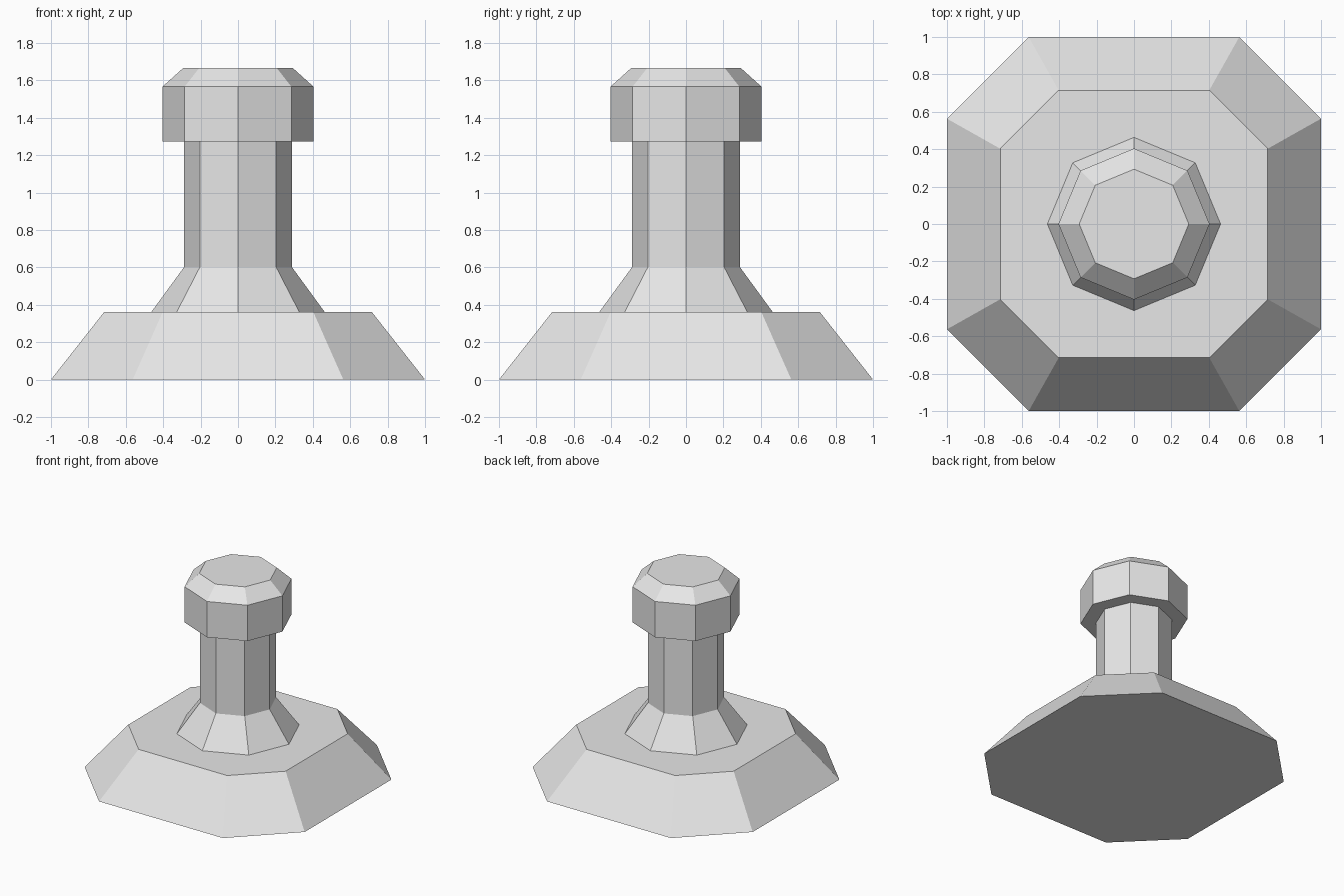
import bpy, bmesh
from math import sin, cos, pi

cube = bpy.data.objects.get("Cube")
if cube:
    bpy.data.objects.remove(cube, do_unlink=True)

grey = bpy.data.materials.new("light grey")
grey.use_nodes = True
grey.diffuse_color = (0.8, 0.8, 0.8, 1)
grey.node_tree.nodes["Principled BSDF"].inputs["Base Color"].default_value = (0.8, 0.8, 0.8, 1)


def stack(name, outline, profile):
    """Loft a unit outline through (scale, height) rings and cap both ends."""
    bm = bmesh.new()
    rings = [[bm.verts.new((x * s, y * s, z)) for x, y in outline] for s, z in profile]
    n = len(outline)
    for low, high in zip(rings, rings[1:]):
        for i in range(n):
            j = (i + 1) % n
            bm.faces.new((low[i], low[j], high[j], high[i]))
    bm.faces.new(rings[0][::-1])
    bm.faces.new(rings[-1])
    mesh = bpy.data.meshes.new(name)
    bm.to_mesh(mesh)
    bm.free()
    mesh.materials.append(grey)
    obj = bpy.data.objects.new(name, mesh)
    bpy.context.scene.collection.objects.link(obj)
    return obj


# Square with cut corners for the foot, regular octagon for the rest
c = 0.563
foot_outline = [(1, -c), (1, c), (c, 1), (-c, 1), (-1, c), (-1, -c), (-c, -1), (c, -1)]
octagon = [(cos(i * pi / 4), sin(i * pi / 4)) for i in range(8)]

# Sloped foot
stack("base", foot_outline, [(1, 0), (0.715, 0.362)])
# Flared column
stack("column", octagon, [(0.463, 0.362), (0.288, 0.602), (0.288, 1.272)])
# Knob with a bevelled top
stack("head", octagon, [(0.404, 1.272), (0.404, 1.566), (0.293, 1.666)])
